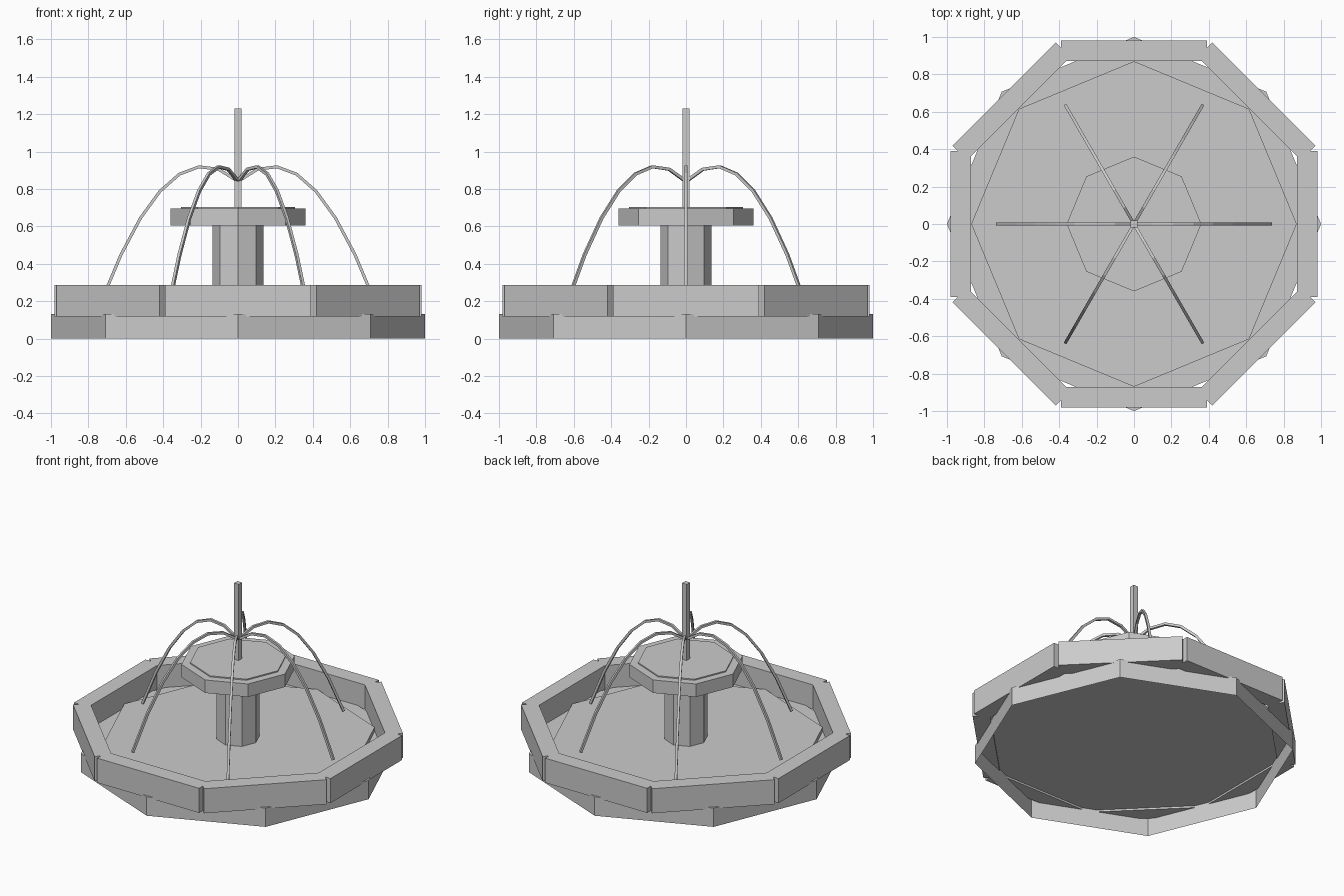
import bpy, bmesh
from math import pi, sin, cos
from mathutils import Vector, Matrix

if "Cube" in bpy.data.objects:
    bpy.data.objects.remove(bpy.data.objects["Cube"])


def make_object(name, bm):
    bmesh.ops.recalc_face_normals(bm, faces=bm.faces)
    mesh = bpy.data.meshes.new(name)
    bm.to_mesh(mesh)
    bm.free()
    obj = bpy.data.objects.new(name, mesh)
    bpy.context.collection.objects.link(obj)
    return obj


def octagon(name, radius, z0, z1, bottom=True):
    """Eight-sided prism with corners on the axes."""
    bm = bmesh.new()
    rings = [[bm.verts.new((radius * cos(i * pi / 4), radius * sin(i * pi / 4), z))
              for i in range(8)] for z in (z0, z1)]
    for i in range(8):
        j = (i + 1) % 8
        bm.faces.new((rings[0][i], rings[0][j], rings[1][j], rings[1][i]))
    bm.faces.new(rings[1])
    if bottom:
        bm.faces.new(rings[0][::-1])
    return make_object(name, bm)


def box(name, size, centre, angle=0.0):
    """Box placed at centre, then turned about the z axis."""
    bm = bmesh.new()
    m = Matrix.Rotation(angle, 4, 'Z') @ Matrix.Translation(centre) @ Matrix.Diagonal((*size, 1))
    bmesh.ops.create_cube(bm, size=1, matrix=m)
    return make_object(name, bm)


def jet(name, angle, steps=7, reach=0.73, half=0.008):
    """Square tube swept along a falling arc."""
    path = []
    for i in range(steps + 1):
        t = i / steps
        path.append(Vector((reach * t, 0, 0.84 + 0.64 * t - 1.28 * t * t)))
    side = Vector((0, half, 0))
    bm = bmesh.new()
    rings = []
    for i, p in enumerate(path):
        d = (path[min(i + 1, steps)] - path[max(i - 1, 0)]).normalized()
        up = Vector((-d.z, 0, d.x)) * half
        rings.append([bm.verts.new(p + o)
                      for o in (side + up, up - side, -side - up, side - up)])
    for a, b in zip(rings, rings[1:]):
        for k in range(4):
            n = (k + 1) % 4
            bm.faces.new((a[k], a[n], b[n], b[k]))
    bm.faces.new(rings[0])
    bm.faces.new(rings[-1])
    bm.transform(Matrix.Rotation(angle, 4, 'Z'))
    return make_object(name, bm)


# Basin base, open underneath, with the lower water surface
octagon("basin_base", 1.0, 0.0, 0.13, bottom=False)
octagon("basin_water", 0.87, 0.13, 0.16)

# Rim made of eight separate straight blocks
for i in range(8):
    box(f"rim_block_{i + 1}", (0.11, 0.78, 0.17), (0.927, 0, 0.202), i * pi / 4)

# Central column, upper bowl and its water
octagon("column", 0.137, 0.13, 0.61)
octagon("upper_bowl", 0.36, 0.605, 0.695)
octagon("upper_water", 0.305, 0.69, 0.703)

# Central spout and six arching jets
box("spout", (0.035, 0.035, 0.53), (0, 0, 0.965))
for i in range(6):
    jet(f"water_jet_{i + 1}", i * pi / 3)
